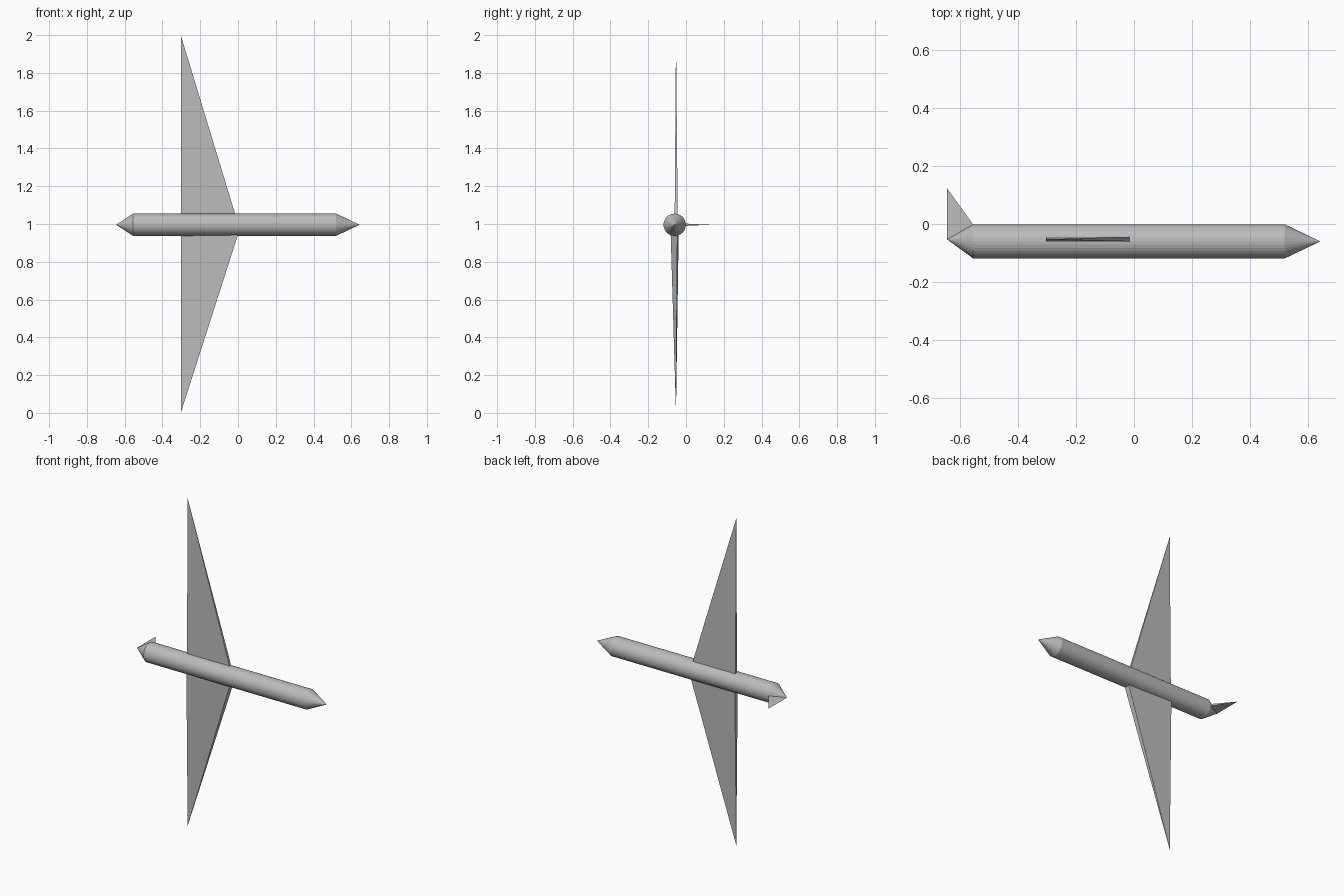
import bpy, bmesh, math

if "Cube" in bpy.data.objects:
    bpy.data.objects.remove(bpy.data.objects["Cube"])

grey = bpy.data.materials.new("plain grey")
grey.diffuse_color = (0.5, 0.5, 0.5, 1)
grey.use_nodes = True
grey.node_tree.nodes["Principled BSDF"].inputs["Base Color"].default_value = grey.diffuse_color


def make(name, verts, faces):
    mesh = bpy.data.meshes.new(name)
    mesh.from_pydata(verts, [], faces)
    bm = bmesh.new()
    bm.from_mesh(mesh)
    bmesh.ops.recalc_face_normals(bm, faces=bm.faces)
    bm.to_mesh(mesh)
    bm.free()
    mesh.materials.append(grey)
    obj = bpy.data.objects.new(name, mesh)
    bpy.context.collection.objects.link(obj)
    return obj


def spike(name, base, tip):
    """Solid tapering from a base outline to a single point."""
    n = len(base)
    make(name, base + [tip],
         [tuple(range(n))] + [(i, (i + 1) % n, n) for i in range(n)])


CY, CZ, R, N = -0.06, 0.996, 0.059, 32


def ring(x):
    return [(x, CY + R * math.cos(2 * math.pi * i / N),
             CZ + R * math.sin(2 * math.pi * i / N)) for i in range(N)]


# Fuselage tube with a pointed nose and tail
verts = ring(-0.555) + ring(0.52) + [(-0.645, -0.053, CZ), (0.643, CY, CZ)]
faces = []
for i in range(N):
    j = (i + 1) % N
    faces += [(i, j, N + j, N + i), (j, i, 2 * N), (N + i, N + j, 2 * N + 1)]
make("fuselage", verts, faces)

# Thin triangular wings, each tapering to a point
spike("upper_wing",
      [(-0.303, -0.060, 1.045), (-0.015, -0.060, 1.052),
       (-0.015, -0.044, 1.052), (-0.303, -0.044, 1.045)],
      (-0.303, -0.053, 2.0))
spike("lower_wing",
      [(-0.303, -0.066, 0.936), (0.0, -0.081, 0.944),
       (0.0, -0.046, 0.944), (-0.303, -0.039, 0.942)],
      (-0.303, -0.053, 0.0))

# Tail fin
spike("tail_fin",
      [(-0.645, -0.053, CZ), (-0.555, -0.002, CZ + 0.006),
       (-0.555, -0.002, CZ - 0.006)],
      (-0.645, 0.123, CZ))
